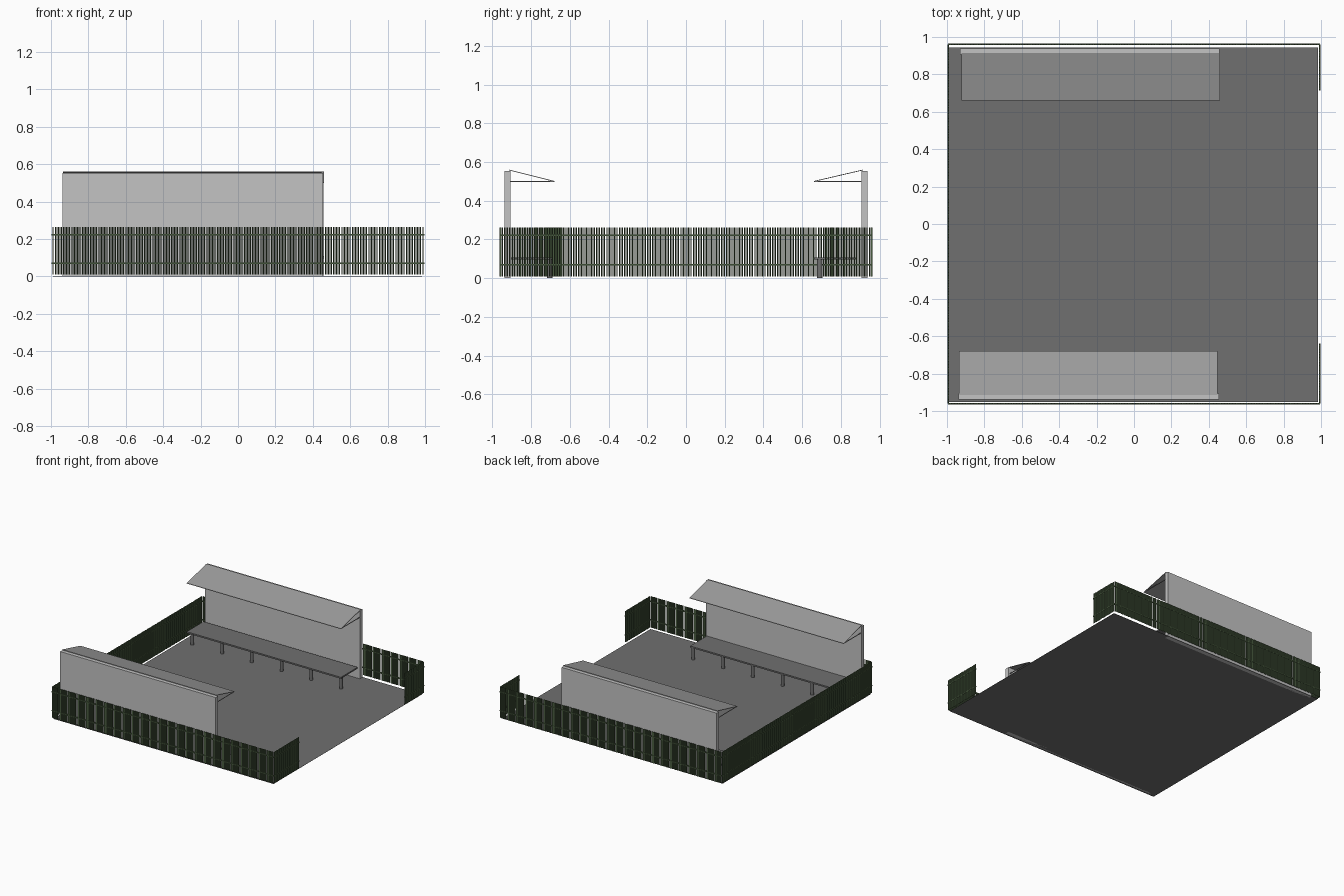
import bpy, bmesh, math
from mathutils import Vector, Matrix

if "Cube" in bpy.data.objects:
    bpy.data.objects.remove(bpy.data.objects["Cube"])


def material(name, rgb):
    m = bpy.data.materials.new(name)
    m.diffuse_color = (*rgb, 1)
    m.use_nodes = True
    m.node_tree.nodes["Principled BSDF"].inputs["Base Color"].default_value = m.diffuse_color
    return m


WALL = material("light concrete", (0.55, 0.55, 0.55))
ROOF = material("roof grey", (0.34, 0.34, 0.34))
DARK = material("dark grey", (0.16, 0.16, 0.16))
GREEN = material("fence green", (0.068, 0.108, 0.052))


def finish(name, bm, mat):
    bmesh.ops.recalc_face_normals(bm, faces=bm.faces)
    me = bpy.data.meshes.new(name)
    bm.to_mesh(me)
    bm.free()
    me.materials.append(mat)
    ob = bpy.data.objects.new(name, me)
    bpy.context.collection.objects.link(ob)
    return ob


def add_box(bm, x0, x1, y0, y1, z0, z1):
    mat = Matrix.Translation(((x0 + x1) / 2, (y0 + y1) / 2, (z0 + z1) / 2))
    mat = mat @ Matrix.Diagonal((abs(x1 - x0), abs(y1 - y0), abs(z1 - z0), 1))
    bmesh.ops.create_cube(bm, size=1, matrix=mat)


def box(name, mat, *dims):
    bm = bmesh.new()
    add_box(bm, *dims)
    return finish(name, bm, mat)


def add_profile(bm, points, x0, x1):
    """Extrude a (y, z) outline along x."""
    face = bm.faces.new([bm.verts.new((x0, y, z)) for y, z in points])
    out = bmesh.ops.extrude_face_region(bm, geom=[face])["geom"]
    verts = [v for v in out if isinstance(v, bmesh.types.BMVert)]
    bmesh.ops.translate(bm, verts=verts, vec=(x1 - x0, 0, 0))


def fence(name, start, end, pitch=0.0085):
    """Straight run of thin square bars carried by two rails."""
    a, b = Vector(start), Vector(end)
    along_x = abs(b.x - a.x) > abs(b.y - a.y)
    n = round((b - a).length / pitch)
    bm = bmesh.new()
    for i in range(n + 1):
        p = a.lerp(b, i / n)
        hx, hy = (0.0025, 0.002) if along_x else (0.002, 0.0025)
        add_box(bm, p.x - hx, p.x + hx, p.y - hy, p.y + hy, 0.01, 0.263)
    ex, ey = (0.01, 0.004) if along_x else (0.004, 0.006)
    for z in (0.07, 0.222):
        add_box(bm, a.x - ex, b.x + ex, a.y - ey, b.y + ey, z - 0.004, z + 0.004)
    return finish(name, bm, GREEN)


# Paved pitch
box("ground", DARK, -0.988, 0.985, -0.952, 0.943, 0, 0.001)

# Perimeter fence, open at the middle of the right side
fence("front_fence", (-0.985, -0.96), (0.985, -0.96))
fence("back_fence", (-0.985, 0.96), (0.985, 0.96))
fence("left_fence", (-0.993, -0.955), (-0.993, 0.955))
fence("right_front_fence", (0.993, -0.955), (0.993, -0.645))
fence("right_back_fence", (0.993, 0.72), (0.993, 0.955))


def shelter(side, s, x0, x1, wall_x, tip, bench_y, leg_y):
    """s = +1 for the back shelter, -1 for the front one; y given unsigned."""
    box(side + "_wall", WALL, *wall_x, s * 0.906, s * 0.937, 0, 0.553)

    # Thin sloping roof sheet
    bm = bmesh.new()
    add_profile(bm, [(s * tip, 0.498), (s * 0.914, 0.557),
                     (s * 0.914, 0.561), (s * tip, 0.502)], x0, x1)
    finish(side + "_roof", bm, ROOF)

    # Horizontal arms under both roof ends
    bm = bmesh.new()
    for xa in (x0, x1 - 0.005):
        add_box(bm, xa, xa + 0.005, s * tip, s * 0.907, 0.498, 0.502)
    finish(side + "_roof_arms", bm, ROOF)

    # Long bench on a row of six posts
    box(side + "_bench_seat", DARK, x0, x1, s * bench_y[0], s * bench_y[1], 0.096, 0.108)
    bm = bmesh.new()
    for i in range(6):
        x = x0 + 0.03 + (x1 - x0 - 0.05) * i / 5
        bmesh.ops.create_cone(bm, cap_ends=True, segments=10, radius1=0.0135,
                              radius2=0.0135, depth=0.098,
                              matrix=Matrix.Translation((x, s * leg_y, 0.049)))
    legs = finish(side + "_bench_legs", bm, DARK)
    legs.data.shade_smooth()
    legs.data.set_sharp_from_angle(angle=math.radians(40))


shelter("back", 1, -0.922, 0.46, (-0.93, 0.458), 0.66, (0.66, 0.875), 0.69)
shelter("front", -1, -0.936, 0.446, (-0.938, 0.455), 0.68, (0.69, 0.903), 0.703)
